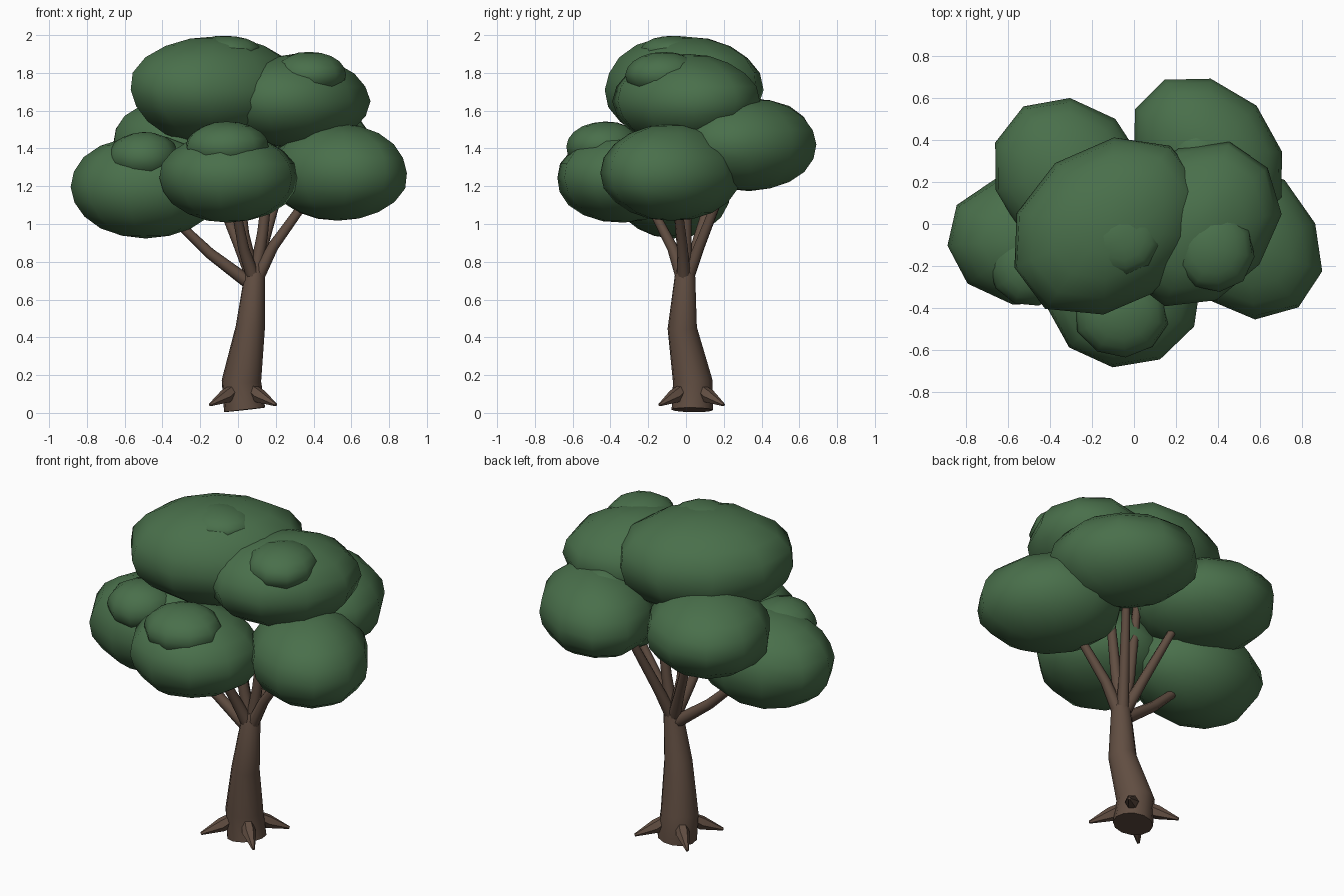
import bpy
import bmesh
from math import radians
from mathutils import Matrix, Vector, noise

if "Cube" in bpy.data.objects:
    bpy.data.objects.remove(bpy.data.objects["Cube"], do_unlink=True)


def make_material(name, rgb):
    mat = bpy.data.materials.new(name)
    mat.use_nodes = True
    mat.diffuse_color = (*rgb, 1)
    shader = next(n for n in mat.node_tree.nodes if n.type == 'BSDF_PRINCIPLED')
    shader.inputs["Base Color"].default_value = (*rgb, 1)
    shader.inputs["Roughness"].default_value = 0.9
    return mat


BARK = make_material("bark_brown", (0.12, 0.076, 0.054))
LEAF = make_material("leaf_green", (0.067, 0.16, 0.07))


def select_only(obj):
    bpy.ops.object.select_all(action='DESELECT')
    obj.select_set(True)
    bpy.context.view_layer.objects.active = obj


def limb(name, points, radii, resolution=2):
    """Tapered round limb along a path."""
    curve = bpy.data.curves.new(name, 'CURVE')
    curve.dimensions = '3D'
    curve.bevel_depth = 1
    curve.bevel_resolution = resolution
    curve.use_fill_caps = True
    spline = curve.splines.new('POLY')
    spline.points.add(len(points) - 1)
    for p, co, r in zip(spline.points, points, radii):
        p.co = (*co, 1)
        p.radius = r
    obj = bpy.data.objects.new(name, curve)
    bpy.context.collection.objects.link(obj)
    curve.materials.append(BARK)
    select_only(obj)
    bpy.ops.object.convert(target='MESH')
    bpy.ops.object.shade_smooth_by_angle(angle=radians(50))


def foliage(name, centre, size, turn=0, yaw=0, segments=10, lumps=0.05):
    """Squashed, slightly lumpy leaf cluster; yaw aims its long axis, turn spins its corners."""
    bm = bmesh.new()
    bmesh.ops.create_uvsphere(bm, u_segments=segments, v_segments=10, radius=1.02,
                              matrix=Matrix.Rotation(radians(turn), 4, 'Z'))
    offset = Vector(centre) * 7
    shape = Matrix.Rotation(radians(yaw), 3, 'Z') @ Matrix.Diagonal(size)
    for v in bm.verts:
        v.co *= 1 + lumps * noise.noise(v.co * 1.3 + offset)
        v.co = Vector(centre) + shape @ v.co
    mesh = bpy.data.meshes.new(name)
    bm.to_mesh(mesh)
    bm.free()
    mesh.materials.append(LEAF)
    obj = bpy.data.objects.new(name, mesh)
    bpy.context.collection.objects.link(obj)
    select_only(obj)
    bpy.ops.object.shade_smooth_by_angle(angle=radians(60))


# Trunk with a gentle bend
limb("trunk",
     [(0.035, 0.033, 0.016), (0.018, 0.035, 0.17), (0.065, -0.02, 0.45), (0.088, -0.005, 0.73),
      (0.09, -0.005, 0.79)],
     [0.11, 0.105, 0.078, 0.054, 0.035], 4)

# Roots spreading diagonally from the base
for side, sx in (("right", -1), ("left", 1)):
    for end, sy in (("front", -1), ("back", 1)):
        x, y = 0.026, 0.03
        limb(f"root_{end}_{side}",
             [(x + sx * 0.04, y + sy * 0.04, 0.13), (x + sx * 0.09, y + sy * 0.09, 0.088),
              (x + sx * 0.175, y + sy * 0.17, 0.042)],
             [0.03, 0.039, 0.008], 1)

# Branches, one for each main cluster: start, bend, tip
branches = {
    "crown": [(0.08, 0, 0.72), (0.03, 0, 0.95), (-0.03, 0, 1.5)],
    "upper_left": [(0.09, 0, 0.72), (0.13, 0, 0.95), (0.19, 0, 1.48)],
    "left": [(0.1, -0.01, 0.71), (0.185, -0.02, 0.88), (0.38, -0.05, 1.15)],
    "front": [(0.08, -0.02, 0.72), (0.03, -0.07, 0.87), (-0.02, -0.2, 1.12)],
    "right": [(0.07, 0, 0.68), (-0.15, -0.01, 0.845), (-0.36, -0.03, 1.045)],
    "back_right": [(0.07, 0.01, 0.73), (0, 0.06, 0.9), (-0.14, 0.16, 1.24)],
    "back_left": [(0.09, 0.01, 0.72), (0.13, 0.07, 0.88), (0.24, 0.22, 1.26)],
}
for name, path in branches.items():
    limb("branch_" + name, path, [0.036, 0.029, 0.022])

# Main leaf clusters
foliage("foliage_crown", (-0.12, -0.01, 1.71), (0.49, 0.385, 0.285), 5, 34)
foliage("foliage_upper_left", (0.3, 0, 1.65), (0.42, 0.345, 0.245), 10, 45)
foliage("foliage_left", (0.53, -0.08, 1.27), (0.4, 0.325, 0.255), 10, -45)
foliage("foliage_front", (-0.05, -0.33, 1.245), (0.365, 0.35, 0.235), 64)
foliage("foliage_right", (-0.49, -0.07, 1.195), (0.4, 0.315, 0.265), 168)
foliage("foliage_back_right", (-0.31, 0.23, 1.43), (0.385, 0.345, 0.235), 5, -45)
foliage("foliage_back_left", (0.355, 0.335, 1.42), (0.41, 0.315, 0.24), 0, -45)

# Small tufts on top of the clusters
foliage("tuft_front", (-0.06, -0.43, 1.41), (0.22, 0.2, 0.13), 5)
foliage("tuft_right", (-0.5, -0.2, 1.355), (0.185, 0.19, 0.13), 15)
foliage("tuft_upper_left", (0.38, -0.12, 1.79), (0.19, 0.2, 0.12), 8)
foliage("tuft_back_left", (0.31, 0.33, 1.59), (0.14, 0.14, 0.08), 8)
foliage("tuft_crown", (-0.06, -0.07, 1.915), (0.18, 0.17, 0.08), 8)
